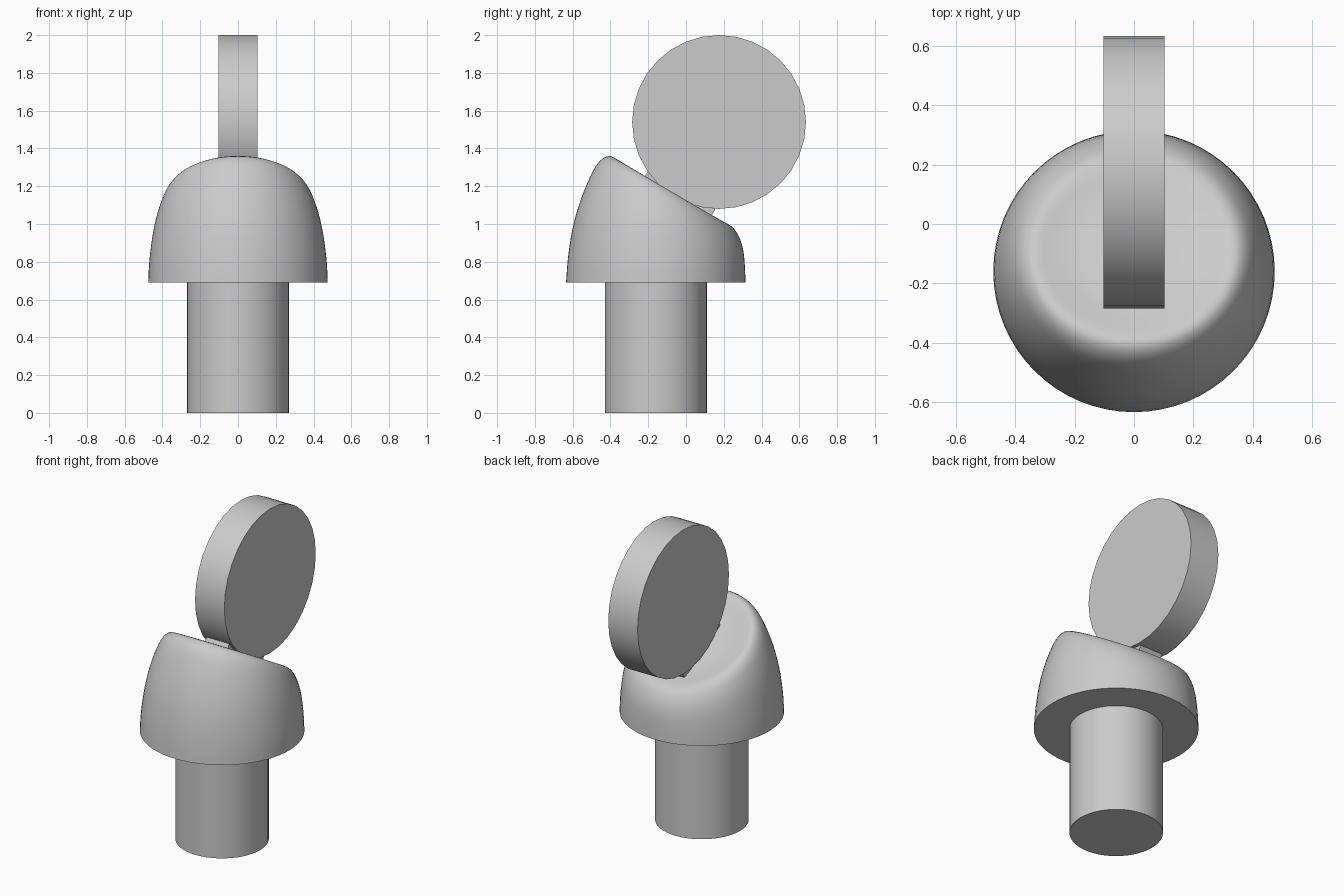
import bpy, bmesh, math
from mathutils import Vector

cube = bpy.data.objects.get("Cube")
if cube:
    bpy.data.objects.remove(cube, do_unlink=True)

GREY = (0.6, 0.6, 0.6, 1)
grey = bpy.data.materials.new("plain grey")
grey.use_nodes = True
grey.diffuse_color = GREY
grey.node_tree.nodes["Principled BSDF"].inputs["Base Color"].default_value = GREY
STEM_Y = -0.16


def finish(obj, name, angle=40):
    obj.name = name
    obj.data.materials.clear()
    obj.data.materials.append(grey)
    bpy.ops.object.select_all(action="DESELECT")
    obj.select_set(True)
    bpy.context.view_layer.objects.active = obj
    bpy.ops.object.shade_smooth_by_angle(angle=math.radians(angle))


def cylinder(name, sides, radius, depth, centre, rotation=(0, 0, 0)):
    bpy.ops.mesh.primitive_cylinder_add(vertices=sides, radius=radius, depth=depth,
                                        location=centre, rotation=rotation)
    finish(bpy.context.object, name)


def catmull(p0, p1, p2, p3, t):
    return 0.5 * (2 * p1 + (p2 - p0) * t + (2 * p0 - 5 * p1 + 4 * p2 - p3) * t * t
                  + (3 * p1 - p0 - 3 * p2 + p3) * t ** 3)


# Round stem
cylinder("stem", 48, 0.27, 0.7, (0, STEM_Y, 0.35))

# Slanted cap with dished top: front y, front z, back y, back z, half width
rings = [Vector(r) for r in (
    (-0.635, 0.69, 0.315, 0.69, 0.475),
    (-0.625, 0.82, 0.312, 0.77, 0.47),
    (-0.60, 0.98, 0.305, 0.85, 0.456),
    (-0.56, 1.12, 0.29, 0.91, 0.437),
    (-0.51, 1.245, 0.268, 0.955, 0.41),
    (-0.46, 1.33, 0.24, 0.988, 0.38),
    (-0.40, 1.36, 0.20, 1.01, 0.34),
    (-0.34, 1.315, 0.14, 1.03, 0.28),
    (-0.27, 1.255, 0.07, 1.06, 0.20),
    (-0.15, 1.185, -0.05, 1.127, 0.06))]
fine = []
last = len(rings) - 1
for i in range(last):
    quad = [rings[max(i - 1, 0)], rings[i], rings[i + 1], rings[min(i + 2, last)]]
    fine += [catmull(*quad, step / 3) for step in range(3)]
fine.append(rings[-1])

SIDES = 64
bm = bmesh.new()
loops = []
for fy, fz, by, bz, half in fine:
    loop = []
    for k in range(SIDES):
        a = math.tau * k / SIDES
        s = math.sin(a)
        loop.append(bm.verts.new((half * math.cos(a),
                                  (fy + by) / 2 + s * (by - fy) / 2,
                                  (fz + bz) / 2 + s * (bz - fz) / 2)))
    loops.append(loop)
for low, high in zip(loops, loops[1:]):
    for k in range(SIDES):
        n = (k + 1) % SIDES
        bm.faces.new((low[k], low[n], high[n], high[k]))
bm.faces.new(loops[0][::-1])
bm.faces.new(loops[-1])
mesh = bpy.data.meshes.new("cap")
bm.to_mesh(mesh)
bm.free()
cap = bpy.data.objects.new("cap", mesh)
bpy.context.collection.objects.link(cap)
finish(cap, "cap")

# Tilted mount block between dish and disc
tilt = math.radians(-30)
up = Vector((0, -math.sin(tilt), math.cos(tilt)))
bpy.ops.mesh.primitive_cube_add(size=1, rotation=(tilt, 0, 0),
                                location=Vector((0, -0.022, 1.182)) - up * 0.06)
block = bpy.context.object
block.scale = (0.16, 0.41, 0.12)
finish(block, "mount_block")

# Upright disc
cylinder("disc", 32, 0.46, 0.206, (0, 0.175, 1.54), (0, math.pi / 2, 0))
